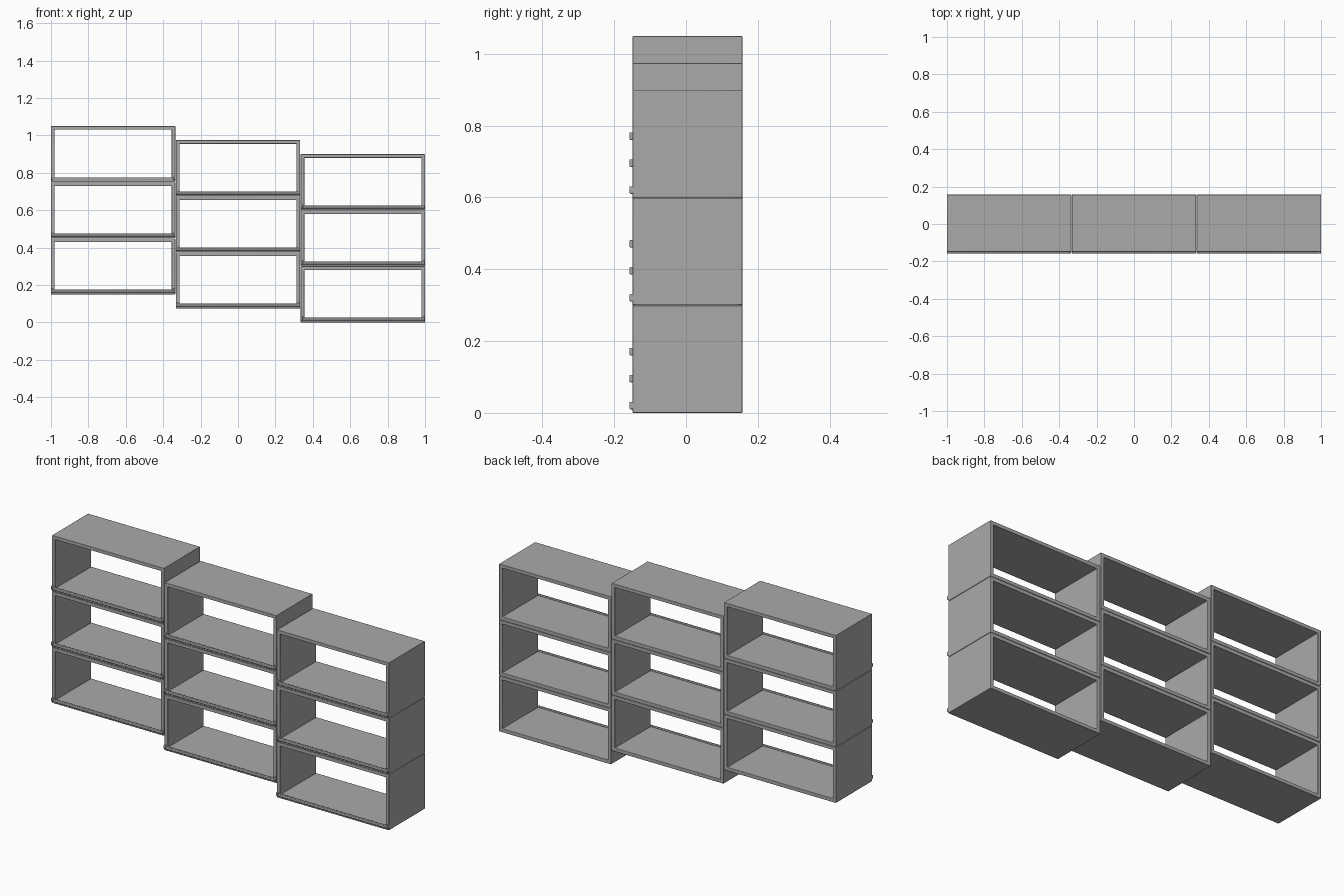
import bpy, bmesh, math

if "Cube" in bpy.data.objects:
    bpy.data.objects.remove(bpy.data.objects["Cube"])

grey = bpy.data.materials.new("grey")
grey.diffuse_color = (0.40, 0.40, 0.40, 1)
grey.use_nodes = True
grey.node_tree.nodes["Principled BSDF"].inputs["Base Color"].default_value = grey.diffuse_color

W, H = 0.6645, 0.299          # size of one cubby
Y0, Y1 = -0.149, 0.157        # front and back of the cubbies
T = 0.019                     # panel thickness
PITCH_X, PITCH_Z, STEP = 0.6677, 0.3, 0.075


def finish(name, bm, bevel, segments):
    bmesh.ops.recalc_face_normals(bm, faces=bm.faces)
    mesh = bpy.data.meshes.new(name)
    bm.to_mesh(mesh)
    bm.free()
    mesh.materials.append(grey)
    ob = bpy.data.objects.new(name, mesh)
    bpy.context.collection.objects.link(ob)
    mod = ob.modifiers.new("soft_edges", 'BEVEL')
    mod.width, mod.segments = bevel, segments
    mod.limit_method = 'ANGLE'
    bpy.ops.object.select_all(action='DESELECT')
    ob.select_set(True)
    bpy.context.view_layer.objects.active = ob
    bpy.ops.object.shade_smooth_by_angle(angle=math.radians(35))
    return ob


def cubby(name, cx, z):
    # Rectangular tube, open at the front and back
    bm = bmesh.new()

    def ring(w, z0, z1, y):
        return [bm.verts.new((cx + sx * w / 2, y, zz))
                for sx, zz in ((-1, z0), (1, z0), (1, z1), (-1, z1))]

    loops = [ring(W, z, z + H, Y0), ring(W, z, z + H, Y1),
             ring(W - 2 * T, z + T, z + H - T, Y1),
             ring(W - 2 * T, z + T, z + H - T, Y0)]
    for a, b in zip(loops, loops[1:] + loops[:1]):
        for i in range(4):
            j = (i + 1) % 4
            bm.faces.new((a[i], a[j], b[j], b[i]))
    finish(name, bm, 0.002, 2)


def block(name, x0, x1, y0, y1, z0, z1):
    bm = bmesh.new()
    bmesh.ops.create_cube(bm, size=1)
    for v in bm.verts:
        v.co = ((x0 + x1) / 2 + v.co.x * (x1 - x0),
                (y0 + y1) / 2 + v.co.y * (y1 - y0),
                (z0 + z1) / 2 + v.co.z * (z1 - z0))
    finish(name, bm, 0.003, 2)


# Three stepped columns of three cubbies, each with a front lip
for col in range(3):
    cx = (col - 1) * PITCH_X
    for row in range(3):
        z = (2 - col) * STEP + row * PITCH_Z
        tag = f"{col + 1}_{row + 1}"
        cubby("cubby_" + tag, cx, z)
        block("front_lip_" + tag, cx - W / 2, cx + W / 2,
              -0.157, Y0 + 0.004, z + 0.010, z + 0.025)
        # Small stops at both ends of the lip
        for side, s in (("left", -1), ("right", 1)):
            xa, xb = sorted((cx + s * W / 2, cx + s * (W / 2 - 0.012)))
            block(f"lip_stop_{side}_{tag}", xa, xb,
                  -0.158, Y0 + 0.004, z + 0.011, z + 0.031)
